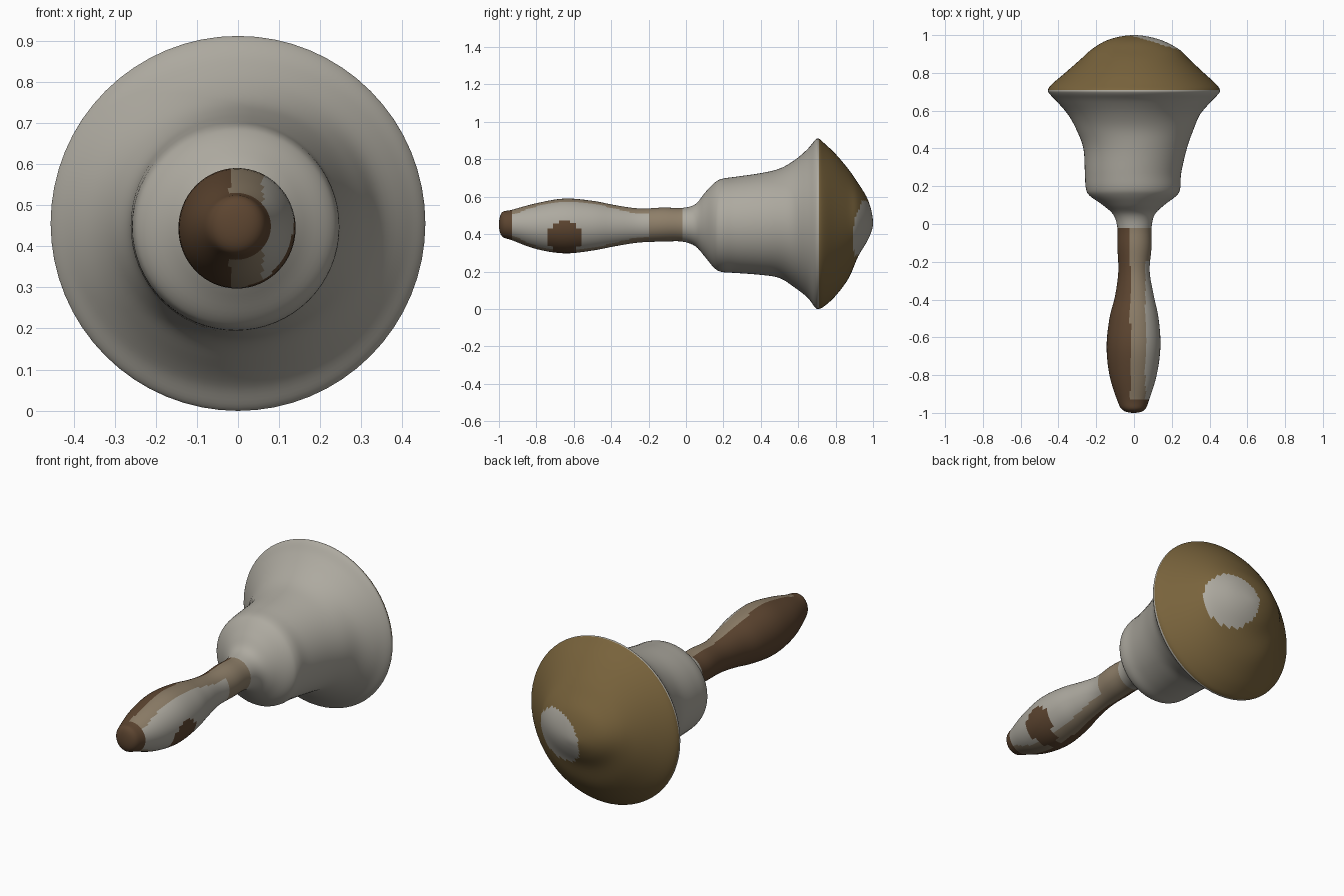
import bpy, bmesh, math

if "Cube" in bpy.data.objects:
    bpy.data.objects.remove(bpy.data.objects["Cube"])

# Profile along the bell's axis: y, left x, right x, bottom z, top z
STATIONS = [
    (-1.00, 0, 0, .45, .45), (-.985, -.06, .055, .39, .515), (-.93, -.09, .08, .367, .53),
    (-.80, -.13, .12, .32, .565), (-.65, -.145, .14, .297, .59), (-.50, -.13, .13, .312, .578),
    (-.38, -.10, .105, .335, .555), (-.25, -.083, .083, .355, .537), (-.12, -.088, .093, .36, .542),
    (-.02, -.088, .093, .36, .54), (.05, -.11, .11, .335, .56), (.10, -.165, .16, .28, .62),
    (.15, -.235, .225, .22, .672), (.19, -.255, .245, .198, .695), (.27, -.26, .25, .192, .707),
    (.40, -.268, .28, .182, .726), (.50, -.305, .315, .165, .75), (.58, -.35, .35, .115, .795),
    (.65, -.41, .41, .06, .855), (.69, -.448, .448, .008, .903), (.71, -.455, .455, .0, .91),
    (.74, -.435, .435, .015, .885), (.80, -.365, .37, .07, .828), (.87, -.285, .295, .165, .745),
    (.92, -.23, .245, .28, .672), (.965, -.16, .165, .355, .60), (.99, -.085, .085, .41, .53),
    (1.00, 0, 0, .46, .46)]
SIDES, STEPS = 64, 5


def mat(name, r, g, b):
    m = bpy.data.materials.new(name)
    m.diffuse_color = (r, g, b, 1)
    m.use_nodes = True
    m.node_tree.nodes["Principled BSDF"].inputs["Base Color"].default_value = m.diffuse_color
    return m


def flip(s):
    return (s[0], s[2], s[1], s[4], s[3])


def smooth_rings(st):
    # Catmull-Rom through the stations, mirrored across the two poles
    pts = [flip(st[1])] + st + [flip(st[-2])]
    out = []
    for i in range(1, len(pts) - 2):
        p = pts[i - 1:i + 3]
        for k in range(STEPS):
            t = k / STEPS
            out.append([.5 * (2 * b + (c - a) * t + (2 * a - 5 * b + 4 * c - d) * t * t
                              + (3 * b - a - 3 * c + d) * t ** 3) for a, b, c, d in zip(*p)])
    return out + [list(st[-1])]


RINGS = smooth_rings(STATIONS)


def loft(name, first, last, mats, pick):
    bm = bmesh.new()
    loops = []
    for y, x0, x1, z0, z1 in RINGS[first * STEPS:last * STEPS + 1]:
        cx, cz, rx, rz = (x0 + x1) / 2, (z0 + z1) / 2, (x1 - x0) / 2, (z1 - z0) / 2
        n = 1 if rx < 1e-4 else SIDES
        loops.append([bm.verts.new((cx + rx * math.cos(a), y, cz + rz * math.sin(a)))
                      for a in (2 * math.pi * i / SIDES for i in range(n))])
    for a, b in zip(loops, loops[1:]):
        for i in range(SIDES):
            j = (i + 1) % SIDES
            quad = [a[i % len(a)], b[i % len(b)], b[j % len(b)], a[j % len(a)]]
            bm.faces.new(list(dict.fromkeys(quad)))
    for f in bm.faces:
        f.smooth = True
        f.normal_update()
        f.material_index = pick(f.calc_center_median(), f.normal)
    me = bpy.data.meshes.new(name)
    bm.to_mesh(me)
    bm.free()
    for m in mats:
        me.materials.append(m)
    ob = bpy.data.objects.new(name, me)
    bpy.context.collection.objects.link(ob)


pale = mat("worn_metal", .42, .40, .35)
tan = mat("worn_wood", .27, .21, .14)
brown = mat("dark_wood", .11, .06, .03)
bronze = mat("tarnished_bronze", .19, .125, .045)


# Handle: dark wood on the left and at the tip, worn on the right
def handle_tone(c, n):
    spot = math.hypot(c.y + .65, c.z - .38) < .09
    if c.x < -.02 or c.y < -.93 or spot:
        return 0
    return 2 if c.x > .06 and c.y < -.2 else 1


# Mouth cap: bronze with a pale worn patch on the right
def mouth_tone(c, n):
    return 1 if ((c.x - .12) / .15) ** 2 + ((c.z - .43) / .15) ** 2 < 1 else 0


loft("handle", 0, 9, [brown, tan, pale], handle_tone)
loft("bell_body", 9, 20, [pale], lambda c, n: 0)
loft("bell_mouth", 20, len(STATIONS) - 1, [bronze, pale], mouth_tone)
